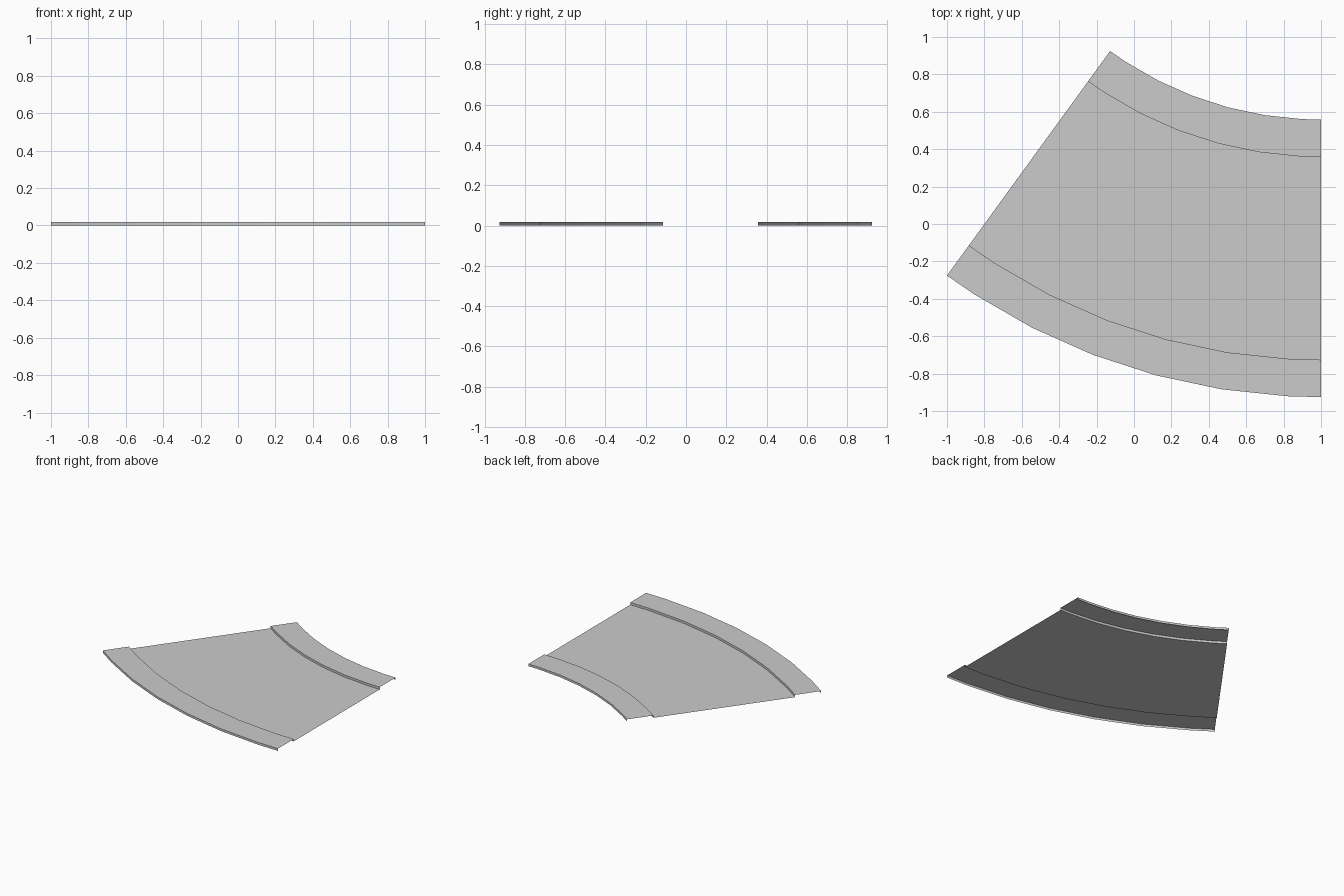
import bpy, bmesh
from math import sin, cos, radians

if "Cube" in bpy.data.objects:
    bpy.data.objects.remove(bpy.data.objects["Cube"])

ANGLES = [0, 3, 9, 15, 21, 27, 33, 36]      # bend stations, degrees
CX, CY = 1.0, 2.477                         # centre of the bend
R_IN, R_IN_CURB, R_OUT_CURB, R_OUT = 1.919, 2.119, 3.203, 3.4026
H = 0.018                                   # pavement height


def sweep(name, profile):
    """Sweep an open (radius, height) profile around the bend."""
    bm = bmesh.new()
    rings = []
    for a in ANGLES:
        s, c = sin(radians(a)), cos(radians(a))
        rings.append([bm.verts.new((CX - r * s, CY - r * c, z)) for r, z in profile])
    for p, q in zip(rings, rings[1:]):
        for i in range(len(profile) - 1):
            bm.faces.new((p[i], p[i + 1], q[i + 1], q[i]))
    bm.normal_update()
    # top surfaces must face up
    if sum(f.normal.z * f.calc_area() for f in bm.faces) < 0:
        bmesh.ops.reverse_faces(bm, faces=bm.faces[:])
    mesh = bpy.data.meshes.new(name)
    bm.to_mesh(mesh)
    bm.free()
    obj = bpy.data.objects.new(name, mesh)
    bpy.context.collection.objects.link(obj)
    return obj


# flat carriageway
sweep("road_surface", [(R_IN_CURB, 0), (R_OUT_CURB, 0)])

# raised pavements: hollow underneath, with side walls and open ends
for name, r0, r1 in (("inner_pavement", R_IN, R_IN_CURB),
                     ("outer_pavement", R_OUT_CURB, R_OUT)):
    sweep(name, [(r0, 0), (r0, H), (r1, H), (r1, 0)])
